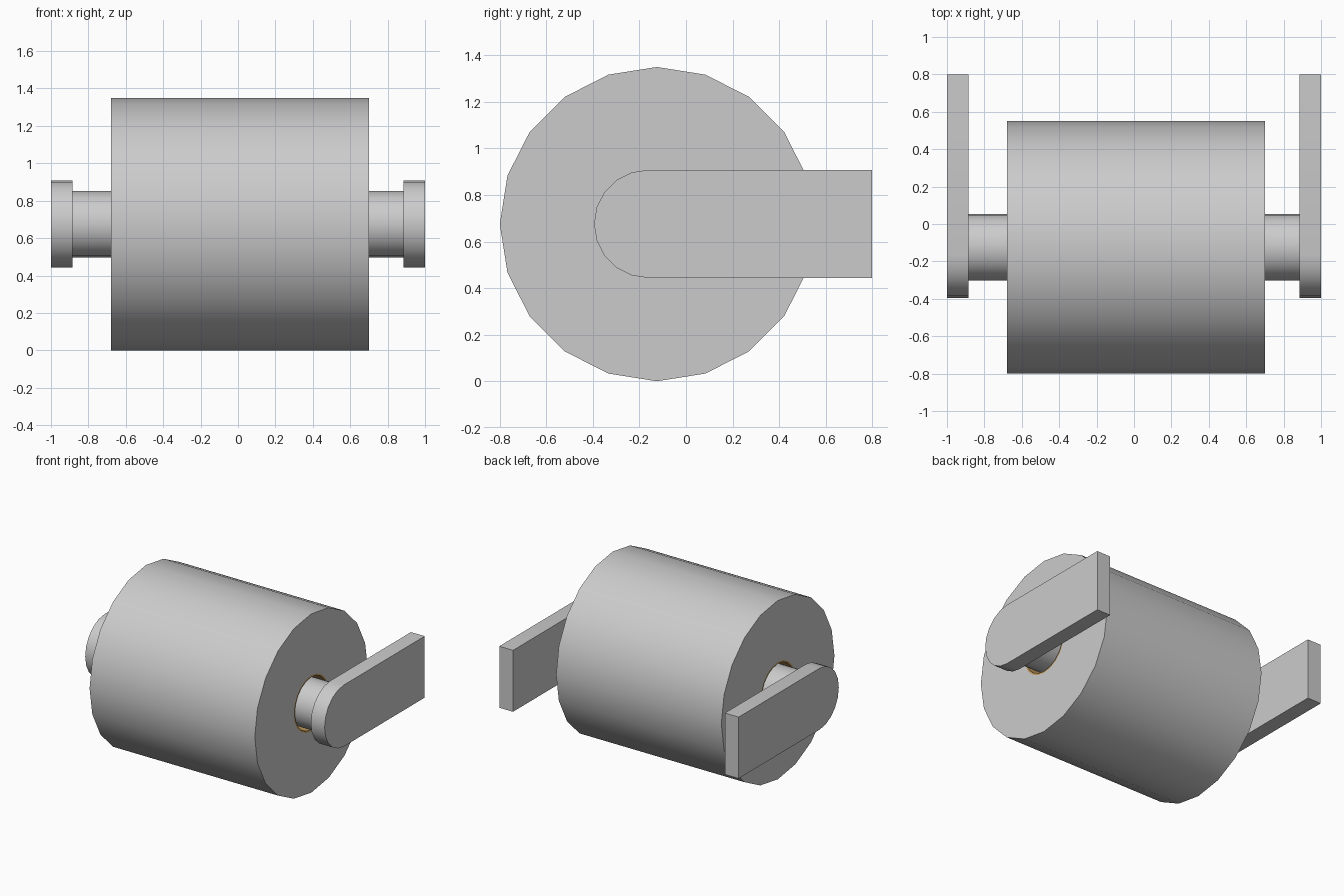
import bpy, bmesh, math

if "Cube" in bpy.data.objects:
    bpy.data.objects.remove(bpy.data.objects["Cube"])

SIDES = 20
CY, CZ = -0.125, 0.675          # shared axis of roll, core and rod


def finish(name, bm, color=None):
    bmesh.ops.recalc_face_normals(bm, faces=bm.faces)
    me = bpy.data.meshes.new(name)
    bm.to_mesh(me)
    bm.free()
    me.shade_smooth()
    me.set_sharp_from_angle(angle=math.radians(40))
    ob = bpy.data.objects.new(name, me)
    bpy.context.collection.objects.link(ob)
    if color:
        mat = bpy.data.materials.new(name + "_material")
        mat.diffuse_color = color
        mat.use_nodes = True
        mat.node_tree.nodes["Principled BSDF"].inputs["Base Color"].default_value = mat.diffuse_color
        me.materials.append(mat)
    return ob


def lathe(name, profile, closed=True, color=None):
    """Turn an (x, radius) profile around the shared axis."""
    bm = bmesh.new()
    rings = []
    for x, r in profile:
        ring = []
        for i in range(SIDES):
            a = math.tau * i / SIDES
            ring.append(bm.verts.new((x, CY + r * math.cos(a), CZ + r * math.sin(a))))
        rings.append(ring)
    pairs = list(zip(rings, rings[1:]))
    if closed:
        pairs.append((rings[-1], rings[0]))
    for p, q in pairs:
        for i in range(SIDES):
            j = (i + 1) % SIDES
            bm.faces.new((p[i], p[j], q[j], q[i]))
    return finish(name, bm, color)


def arm(name, x0, x1):
    """Flat bracket with a half-round front end."""
    r, cy, cz, back = 0.232, -0.163, 0.676, 0.80
    outline = [(back, cz + r)]
    for i in range(SIDES // 2 + 1):
        a = math.pi / 2 + math.tau * i / SIDES
        outline.append((cy + r * math.cos(a), cz + r * math.sin(a)))
    outline.append((back, cz - r))
    bm = bmesh.new()
    face = bm.faces.new([bm.verts.new((x0, y, z)) for y, z in outline])
    ext = bmesh.ops.extrude_face_region(bm, geom=[face], use_keep_orig=True)
    moved = [v for v in ext["geom"] if isinstance(v, bmesh.types.BMVert)]
    bmesh.ops.translate(bm, verts=moved, vec=(x1 - x0, 0, 0))
    return finish(name, bm)


# paper roll, closed on the inside by the cardboard core
lathe("paper_roll", [(-0.68, 0.21), (-0.68, 0.675), (0.70, 0.675), (0.70, 0.21)], closed=False)
lathe("cardboard_core", [(-0.68, 0.198), (-0.68, 0.21), (0.70, 0.21), (0.70, 0.198)],
      color=(0.60, 0.36, 0.12, 1))

# rod through the roll, running into both arms
lathe("rod", [(-0.885, 0.178), (0.885, 0.178)], closed=False)

# wall arms
for side, s in (("left", -1), ("right", 1)):
    arm(side + "_arm", s * 0.885, s * 1.0)
